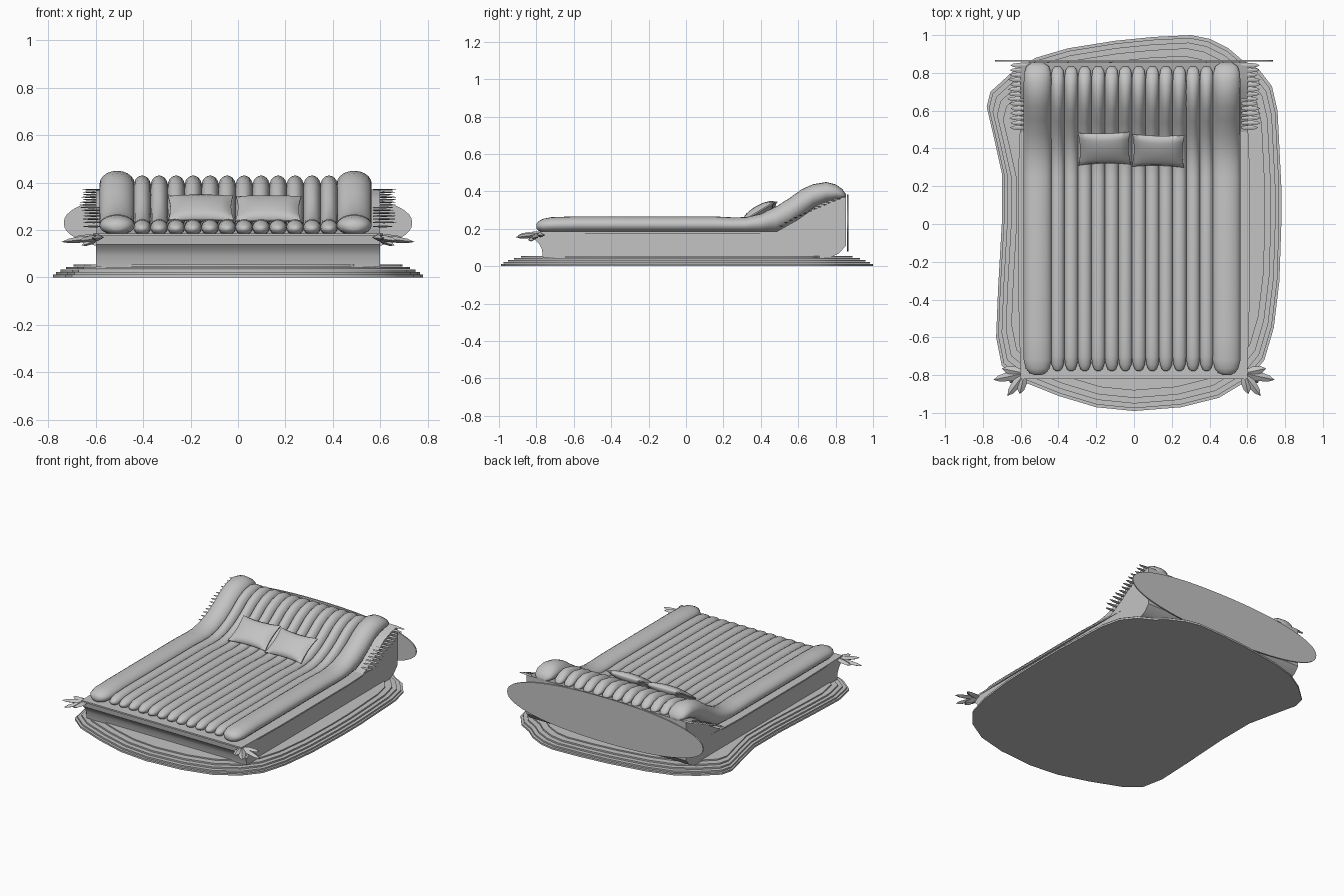
import bpy, bmesh, math, random
from mathutils import Vector, Matrix

if "Cube" in bpy.data.objects:
    bpy.data.objects.remove(bpy.data.objects["Cube"])

random.seed(4)
grey = bpy.data.materials.new("plain grey")
grey.diffuse_color = (0.55, 0.55, 0.55, 1)
grey.use_nodes = True
grey.node_tree.nodes["Principled BSDF"].inputs["Base Color"].default_value = grey.diffuse_color


def finish(bm, name, angle=40):
    bmesh.ops.recalc_face_normals(bm, faces=bm.faces)
    me = bpy.data.meshes.new(name)
    bm.to_mesh(me)
    bm.free()
    me.materials.append(grey)
    ob = bpy.data.objects.new(name, me)
    bpy.context.collection.objects.link(ob)
    bpy.ops.object.select_all(action='DESELECT')
    ob.select_set(True)
    bpy.context.view_layer.objects.active = ob
    bpy.ops.object.shade_smooth_by_angle(angle=math.radians(angle))
    return ob


def prism(bm, pts, offset):
    """Closed outline extruded along an offset."""
    a = [bm.verts.new(p) for p in pts]
    b = [bm.verts.new(Vector(p) + Vector(offset)) for p in pts]
    bm.faces.new(a)
    bm.faces.new(b[::-1])
    for i in range(len(a)):
        j = (i + 1) % len(a)
        bm.faces.new((a[i], a[j], b[j], b[i]))


def leaf(bm, base, tip, width, thick):
    """Thin pointed leaf with a ridge along its middle."""
    base, tip = Vector(base), Vector(tip)
    d = (tip - base).normalized()
    side = d.cross(Vector((0, 0, 1))).normalized() * width / 2
    up = side.cross(d).normalized() * thick / 2
    rings = []
    for t, s in ((0, 0.55), (0.45, 1), (0.8, 0.7)):
        c = base.lerp(tip, t)
        rings.append([bm.verts.new(c + v * s) for v in (side, up, -side, -up)])
    end = bm.verts.new(tip)
    bm.faces.new(rings[0])
    for k in range(4):
        n = (k + 1) % 4
        for r, q in zip(rings, rings[1:]):
            bm.faces.new((r[k], r[n], q[n], q[k]))
        bm.faces.new((rings[-1][k], rings[-1][n], end))


# Rug: stacked irregular sheets
rug = [(-.52, .88), (-.35, .93), (-.1, .97), (.1, .99), (.3, 1), (.4, .98), (.5, .93),
       (.57, .87), (.66, .82), (.73, .73), (.76, .6), (.78, .2), (.78, 0), (.77, -.3),
       (.74, -.55), (.69, -.72), (.6, -.83), (.45, -.92), (.25, -.97), (0, -.99),
       (-.2, -.97), (-.4, -.91), (-.6, -.83), (-.7, -.75), (-.73, -.6), (-.72, -.35),
       (-.7, 0), (-.7, .27), (-.74, .45), (-.78, .62), (-.76, .7), (-.65, .8)]
bm = bmesh.new()
for z, s, h in ((0, 1, .012), (.013, .985, .01), (.024, .96, .01), (.035, .93, .01), (.046, .89, .008)):
    prism(bm, [(x * s, y * s, z) for x, y in rug], (0, 0, h))
finish(bm, "rug", 30)

# Bed frame: side profile with a raised wedge under the headrest
side = [(-.765, .045), (-.77, .09), (-.785, .12), (-.805, .14), (-.81, .18), (.48, .182),
        (.6, .25), (.71, .33), (.78, .355), (.855, .372), (.855, .11), (.82, .07), (.77, .045)]
bm = bmesh.new()
prism(bm, [(-.6, y, z) for y, z in side], (1.2, 0, 0))
finish(bm, "bed_frame", 30)

# Thin ledge around the top of the frame
bm = bmesh.new()
prism(bm, [(x, y, .176) for x, y in ((-.6, -.82), (.6, -.82), (.612, -.4), (.612, .3),
                                     (.6, .6), (-.6, .6), (-.612, .3), (-.612, -.4))], (0, 0, .01))
finish(bm, "frame_ledge")

# Padded rolls: (y, top, bottom, width factor) stations, lofted with oval rings
stations = [(-.8, .225, .2, .2), (-.79, .24, .19, .58), (-.765, .253, .18, .85), (-.72, .262, .178, 1),
            (-.6, .266, .178, 1), (.15, .266, .178, 1), (.25, .261, .178, 1), (.32, .262, .178, 1),
            (.4, .28, .178, 1), (.48, .318, .18, 1), (.55, .362, .21, 1), (.62, .412, .26, 1),
            (.68, .438, .31, 1), (.75, .45, .34, 1), (.8, .437, .35, .95), (.835, .413, .355, .8),
            (.855, .385, .36, .4)]


def roll(bm, xc, half, drop, stretch):
    rings = []
    for y, top, bot, w in stations:
        top = max(top - drop, bot + .012)
        c, h = (top + bot) / 2, (top - bot) / 2
        rings.append([bm.verts.new((xc + half * w * math.cos(a), .03 + (y - .03) * stretch, c + h * math.sin(a)))
                      for a in (math.tau * k / 20 for k in range(20))])
    for r, q in zip(rings, rings[1:]):
        for k in range(20):
            n = (k + 1) % 20
            bm.faces.new((r[k], r[n], q[n], q[k]))
    bm.faces.new(rings[0])
    bm.faces.new(rings[-1][::-1])


bm = bmesh.new()
for x in (-.51, .49):
    roll(bm, x, .074, 0, 1)
finish(bm, "edge_rolls", 60)
bm = bmesh.new()
pitch = .86 / 12
for i in range(12):
    roll(bm, -.44 + pitch * (i + .5), pitch / 2 + .001, .02, .975)
finish(bm, "mattress_rolls", 60)

# Rounded plate behind the headrest
bm = bmesh.new()
oval = []
for k in range(64):
    c, s = math.cos(math.tau * k / 64), math.sin(math.tau * k / 64)
    oval.append((.735 * math.copysign(abs(c) ** .9, c), .86, .23 + .152 * math.copysign(abs(s) ** .9, s)))
prism(bm, oval, (0, .008, 0))
finish(bm, "headboard_plate", 30)

# Rows of pointed leaves climbing both sides of the headrest
bm = bmesh.new()
for sx in (-1, 1):
    for i in range(14):
        t = i / 13
        y, z = .51 + .33 * t, .215 + .155 * t ** .85
        leaf(bm, (sx * .57, y, z), (sx * (.665 + random.uniform(-.012, .008)), y, z), .026, .008)
finish(bm, "headrest_leaves", 20)

# Leaf clusters on the two front corners
bm = bmesh.new()
for sx in (-1, 1):
    for x, y, z in ((.745, -.825, .15), (.67, -.91, .155), (.605, -.9, .165), (.7, -.765, .165), (.66, -.84, .135)):
        leaf(bm, (sx * .58, -.79, .17), (sx * x, y, z), .05, .028)
finish(bm, "corner_leaves", 20)


# Pillows: puffed grids with pinched corners
def pillow(name, centre, tilt, turn):
    bm = bmesh.new()
    n = 12
    bmesh.ops.create_cube(bm, size=2)
    bmesh.ops.subdivide_edges(bm, edges=[e for e in bm.edges
                              if abs(e.verts[0].co.z - e.verts[1].co.z) < .1], cuts=n - 1, use_grid_fill=True)
    for v in bm.verts:
        u, w, s = v.co
        puff = max(0, (1 - u * u) * (1 - w * w)) ** .45
        v.co = (.138 * u * (1 - .07 * (1 - w * w)), .1 * w * (1 - .1 * (1 - u * u)), s * (.003 + .03 * puff))
    bmesh.ops.transform(bm, verts=bm.verts, matrix=Matrix.Translation(centre)
                        @ Matrix.Rotation(turn, 4, 'Z') @ Matrix.Rotation(tilt, 4, 'X'))
    finish(bm, name, 50)


pillow("left_pillow", (-.157, .4, .293), math.radians(31), .02)
pillow("right_pillow", (.128, .388, .29), math.radians(31), -.02)
